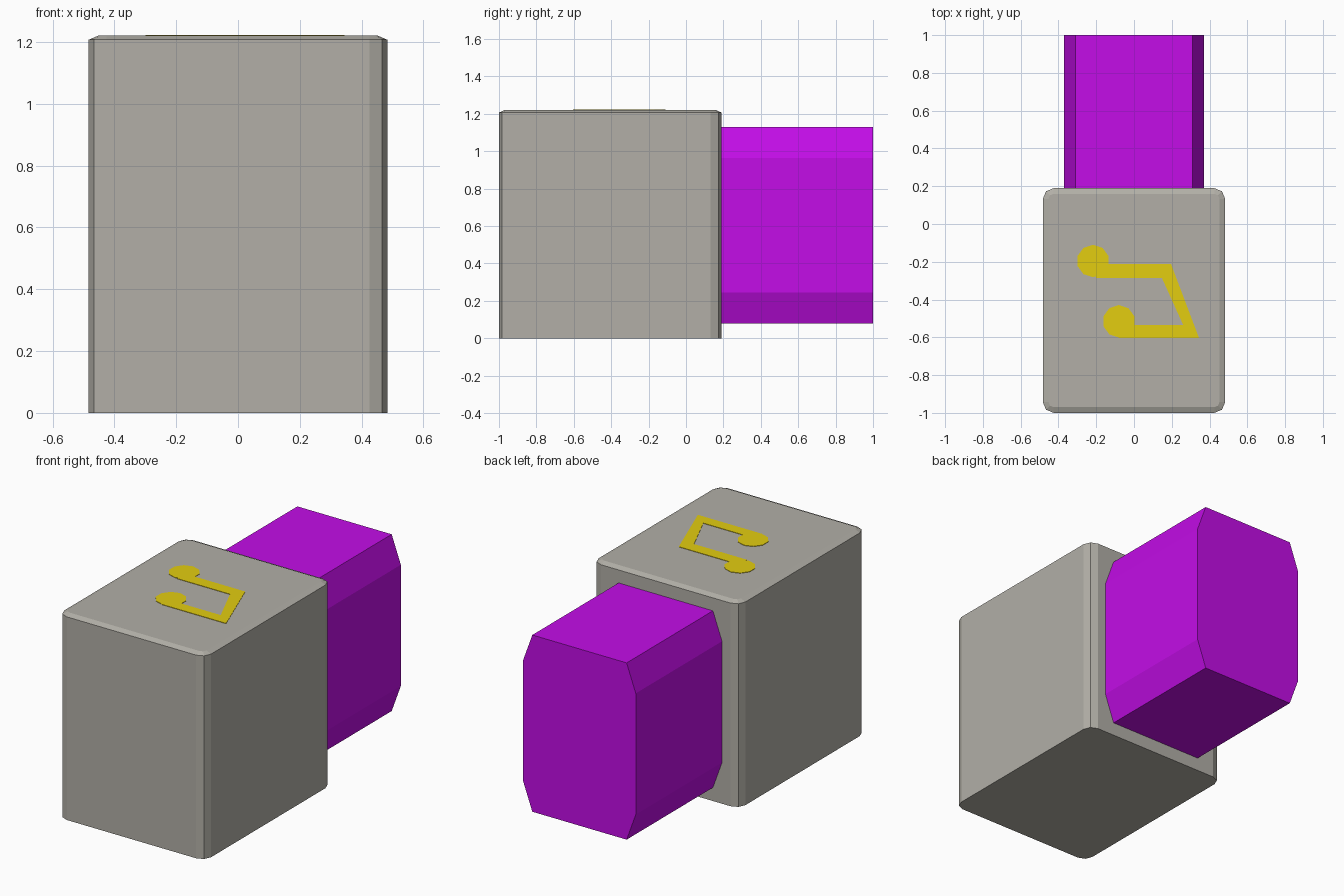
import bpy, bmesh
from math import sin, cos, pi
from mathutils import Vector

cube = bpy.data.objects.get("Cube")
if cube:
    bpy.data.objects.remove(cube, do_unlink=True)


def material(name, rgb):
    m = bpy.data.materials.new(name)
    m.use_nodes = True
    m.diffuse_color = (*rgb, 1)
    m.node_tree.nodes["Principled BSDF"].inputs["Base Color"].default_value = (*rgb, 1)
    return m


def loft(name, rings, mat):
    """Join matching rings of points into a closed, flat-shaded solid."""
    bm = bmesh.new()
    loops = [[bm.verts.new(p) for p in ring] for ring in rings]
    n = len(loops[0])
    for a, b in zip(loops, loops[1:]):
        for i in range(n):
            j = (i + 1) % n
            bm.faces.new((a[i], a[j], b[j], b[i]))
    bm.faces.new(loops[0])
    bm.faces.new(loops[-1])
    bmesh.ops.recalc_face_normals(bm, faces=bm.faces)
    mesh = bpy.data.meshes.new(name)
    bm.to_mesh(mesh)
    bm.free()
    mesh.materials.append(mat)
    obj = bpy.data.objects.new(name, mesh)
    bpy.context.collection.objects.link(obj)
    return obj


def rounded_ring(z, inset):
    """Rectangle with two-segment rounded corners at height z."""
    hx, hy, r, cy = 0.483, 0.595, 0.058, -0.405
    pts = []
    for k, (sx, sy) in enumerate([(1, 1), (-1, 1), (-1, -1), (1, -1)]):
        for s in range(3):
            a = (k + s / 2) * pi / 2
            rad = r - inset
            pts.append((sx * (hx - r) + rad * cos(a),
                        cy + sy * (hy - r) + rad * sin(a), z))
    return pts


grey = material("warm grey", (0.445, 0.43, 0.386))
purple = material("purple", (0.546, 0.004, 0.8))
yellow = material("yellow", (0.77, 0.61, 0.005))

# Main housing with a softened top rim
loft("housing", [rounded_ring(0, 0), rounded_ring(1.207, 0),
                 rounded_ring(1.22, 0.03)], grey)

# Eight-sided plug with chamfered corners
quarter = [(0.31, 1.13), (0.37, 0.965), (0.37, 0.245), (0.31, 0.08)]
profile = quarter + [(-x, z) for x, z in reversed(quarter)]
loft("plug", [[(x, y, z) for x, z in profile] for y in (0.18, 1.0)], purple)

# Painted symbol on the top: two round heads joined by a bent strip
LOW, HIGH = 1.216, 1.2225


def plate(name, points):
    loft(name, [[(x, y, z) for x, y in points] for z in (LOW, HIGH)], yellow)


for name, cx, cy in [("back_dot", -0.217, -0.196), ("front_dot", -0.08, -0.515)]:
    plate(name, [(cx + 0.086 * cos(i * pi / 5 + pi / 10),
                  cy + 0.086 * sin(i * pi / 5 + pi / 10)) for i in range(10)])

plate("bent_strip", [(-0.2, -0.212), (0.196, -0.212), (0.344, -0.603),
                     (-0.08, -0.603), (-0.08, -0.534), (0.26, -0.534),
                     (0.148, -0.286), (-0.2, -0.286)])
